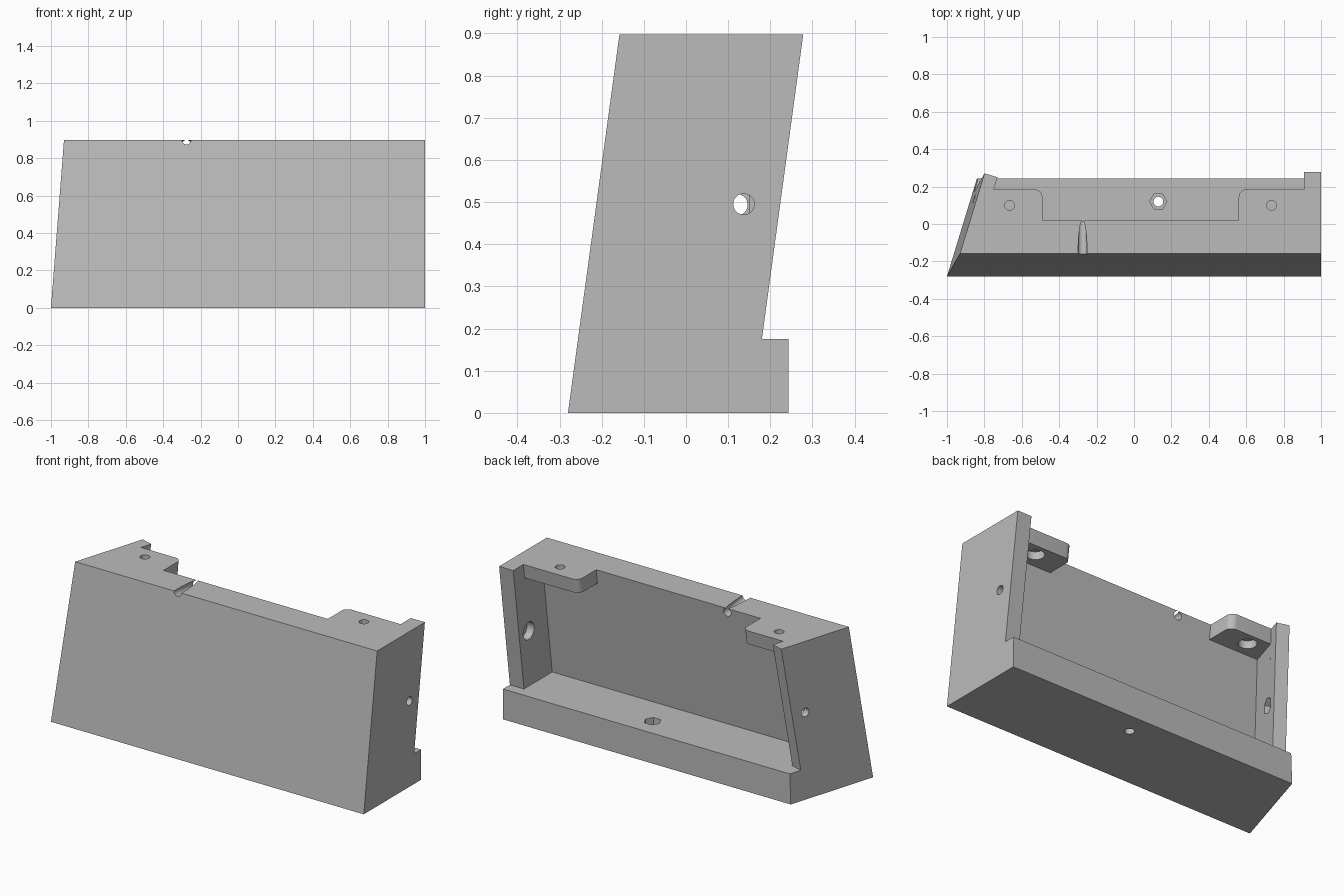
import bpy, bmesh
from math import sin, cos, radians
from mathutils import Vector, Matrix

cube = bpy.data.objects.get("Cube")
if cube:
    bpy.data.objects.remove(cube)

TOP, LEDGE, TAB_Z = 0.897, 0.175, 0.815
LEAN_Y, LEAN_X = 0.136, 0.078      # backward lean, and drift of the left wall
SKEW, RISE = 0.306, 0.036          # slant of the left end

grey = bpy.data.materials.new("grey plastic")
grey.use_nodes = True
colour = (0.5, 0.5, 0.5, 1)
grey.diffuse_color = colour
grey.node_tree.nodes["Principled BSDF"].inputs["Base Color"].default_value = colour


def finish(name, bm):
    bmesh.ops.recalc_face_normals(bm, faces=bm.faces)
    mesh = bpy.data.meshes.new(name)
    bm.to_mesh(mesh)
    bm.free()
    mesh.materials.append(grey)
    obj = bpy.data.objects.new(name, mesh)
    bpy.context.collection.objects.link(obj)
    return obj


def loft(name, ring_a, ring_b):
    """Solid between two matching outlines."""
    bm = bmesh.new()
    a = [bm.verts.new(p) for p in ring_a]
    b = [bm.verts.new(p) for p in ring_b]
    bm.faces.new(a)
    bm.faces.new(b)
    for i in range(len(a)):
        j = (i + 1) % len(a)
        bm.faces.new((a[i], a[j], b[j], b[i]))
    return finish(name, bm)


def leaning(plan, z):
    """Outline given at the top, moved to height z along the lean."""
    d = z - TOP
    return [(x + (LEAN_X * d if x < -0.7 else 0), y + LEAN_Y * d, z) for x, y in plan]


def rod(name, start, end, radius, sides=32, spin=0):
    start, end = Vector(start), Vector(end)
    axis = end - start
    mat = (Matrix.Translation((start + end) / 2)
           @ axis.to_track_quat('Z', 'Y').to_matrix().to_4x4()
           @ Matrix.Rotation(radians(spin), 4, 'Z'))
    bm = bmesh.new()
    bmesh.ops.create_cone(bm, cap_ends=True, segments=sides, radius1=radius,
                          radius2=radius, depth=axis.length, matrix=mat)
    return finish(name, bm)


def left_x(y, z):
    return -1 + SKEW * (y + 0.28) + RISE * z


# Main block: side profile run from the slanted left end to the right end
profile = [(-0.28, 0), (0.243, 0), (0.243, LEDGE), (0.18, LEDGE),
           (0.278, TOP), (-0.158, TOP)]
body = loft("bracket_body", [(left_x(y, z), y, z) for y, z in profile],
            [(1, y, z) for y, z in profile])

# Rear pocket, plus its opening at the top that leaves two rounded tabs
outer = [(-0.73, 0.25), (-0.87, 0.293), (-0.87, 0.5), (0.91, 0.5)]
pocket = [(-0.80, 0.02)] + outer + [(0.91, 0.02)]
R = 0.04
arc = [radians(90 * i / 8) for i in range(9)]
right_tab = [(0.60 - R * sin(a), 0.145 + R * cos(a)) for a in arc]
left_tab = [(-0.53 + R * cos(a), 0.145 + R * sin(a)) for a in arc]
opening = ([(-0.75, 0.185)] + outer + [(0.91, 0.185)] + right_tab
           + [(0.56, 0.02), (-0.49, 0.02)] + left_tab)
cutters = [
    loft("pocket_cut", leaning(pocket, LEDGE), leaning(pocket, TAB_Z)),
    loft("opening_cut", leaning(opening, TAB_Z - 0.1), leaning(opening, 1)),
]

# Counterbored screw holes in the tabs
for x in (-0.665, 0.735):
    cutters.append(rod("tab_hole_cut", (x, 0.1, 0.7), (x, 0.1, 1), 0.026))
    cutters.append(rod("tab_bore_cut", (x, 0.1, 0.7), (x, 0.1, 0.86), 0.048))

# Ledge hole with a hexagonal nut seat
cutters.append(rod("ledge_hole_cut", (0.13, 0.12, -0.1), (0.13, 0.12, 0.3), 0.026))
cutters.append(rod("ledge_nut_cut", (0.13, 0.12, 0.1), (0.13, 0.12, 0.3), 0.046, 6, 30))

# Right wall hole, counterbored from inside
cutters.append(rod("right_hole_cut", (0.8, 0.137, 0.495), (1.1, 0.137, 0.495), 0.025))
cutters.append(rod("right_bore_cut", (0.85, 0.137, 0.495), (0.955, 0.137, 0.495), 0.05))

# Left wall hole, square to the slanted face, with a nut seat inside
centre = Vector((left_x(0.134, 0.495), 0.134, 0.495))
inward = Vector((1, -SKEW, -RISE)).normalized()
cutters.append(rod("left_hole_cut", centre - inward * 0.1, centre + inward * 0.15, 0.025))
cutters.append(rod("left_nut_cut", centre + inward * 0.04, centre + inward * 0.12, 0.046, 6))

# Cable groove through the top edge of the front wall
cutters.append(rod("groove_cut", (-0.275, -0.258, TOP + LEAN_Y * 0.1),
                   (-0.275, 0.062, TOP - LEAN_Y * 0.22), 0.024))

# Cut everything from the body, then drop the cutters
bpy.ops.object.select_all(action='DESELECT')
bpy.context.view_layer.objects.active = body
body.select_set(True)
for cutter in cutters:
    cutter.hide_render = True
    mod = body.modifiers.new(cutter.name, 'BOOLEAN')
    mod.operation = 'DIFFERENCE'
    mod.solver = 'EXACT'
    mod.object = cutter
    bpy.ops.object.modifier_apply(modifier=mod.name)
    bpy.data.objects.remove(cutter)
bpy.ops.object.shade_smooth_by_angle(angle=radians(25))
